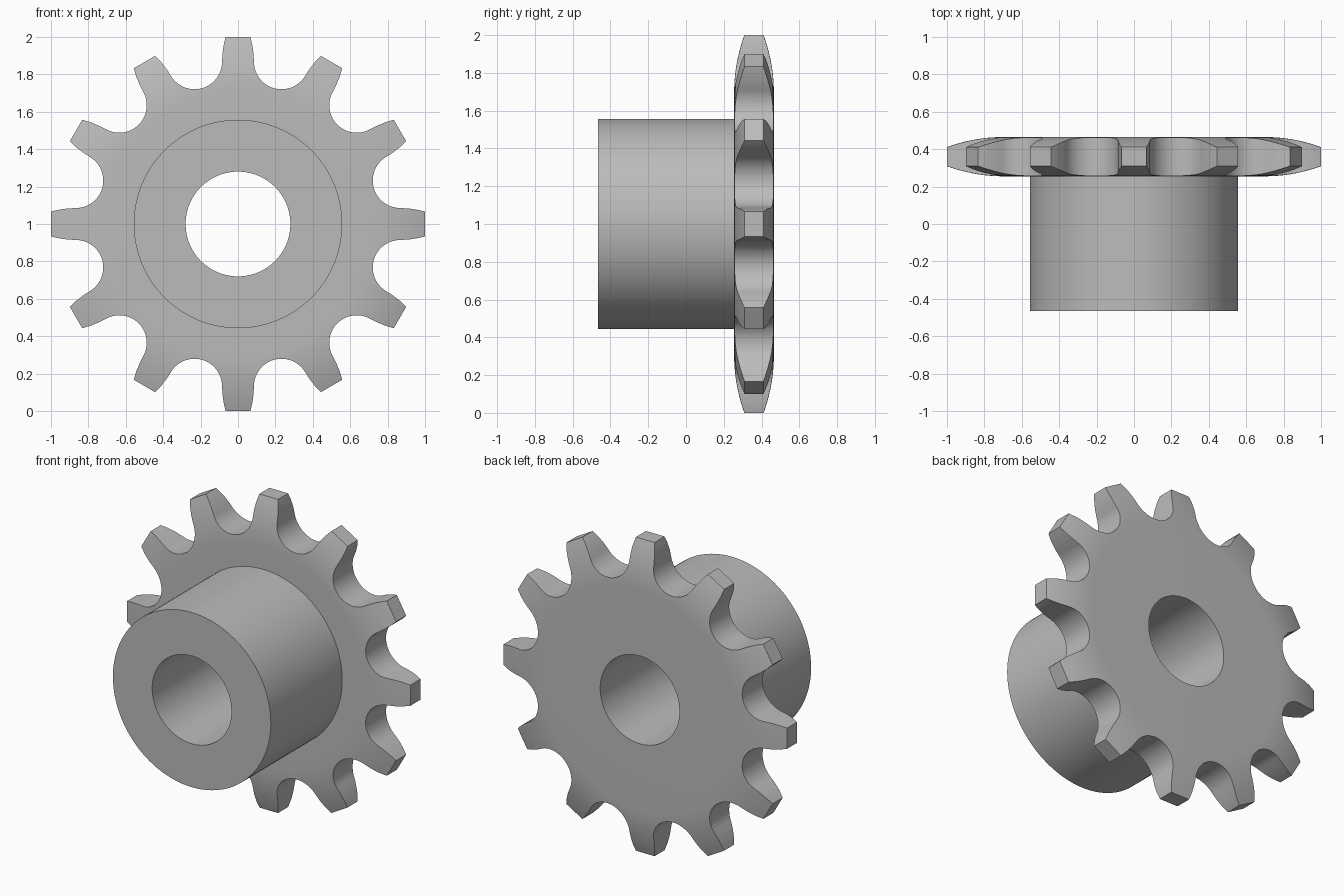
import bpy, bmesh
from math import sin, cos, pi, radians
from mathutils import Matrix, Vector

TEETH = 12
SEGMENTS = 144
FRONT, STEP, BACK = -0.465, 0.255, 0.465
BORE_R, HUB_R, ROUND_R, OUTER_R = 0.28, 0.557, 0.70, 1.03
SEAT_CENTRE, SEAT_R = 0.898, 0.147
CENTRE = Vector((0, 0, 1))

if "Cube" in bpy.data.objects:
    bpy.data.objects.remove(bpy.data.objects["Cube"], do_unlink=True)

steel = bpy.data.materials.new("grey steel")
steel.use_nodes = True
grey = (0.5, 0.5, 0.5, 1)
steel.diffuse_color = grey
steel.node_tree.nodes["Principled BSDF"].inputs["Base Color"].default_value = grey


def add_object(name, bm):
    bmesh.ops.recalc_face_normals(bm, faces=bm.faces)
    mesh = bpy.data.meshes.new(name)
    bm.to_mesh(mesh)
    bm.free()
    mesh.materials.append(steel)
    obj = bpy.data.objects.new(name, mesh)
    bpy.context.collection.objects.link(obj)
    return obj


def lathe(name, profile):
    """Turn a closed (radius, y) profile about the bore axis."""
    bm = bmesh.new()
    verts = [bm.verts.new((r, y, 1)) for r, y in profile]
    edges = [bm.edges.new((a, b)) for a, b in zip(verts, verts[1:] + verts[:1])]
    bmesh.ops.spin(bm, geom=verts + edges, cent=CENTRE, axis=(0, 1, 0),
                   angle=2 * pi, steps=SEGMENTS, use_merge=True)
    bmesh.ops.remove_doubles(bm, verts=bm.verts, dist=1e-5)
    return add_object(name, bm)


def tooth_half():
    """One side of a tooth as (radial, sideways) points, from root to tip."""
    half = pi / TEETH
    cu, cv = SEAT_CENTRE * cos(half), SEAT_CENTRE * sin(half)
    steps = 14
    start, end = pi + half, 1.5 * pi
    angles = [start + (end - start) * i / steps for i in range(steps + 1)]
    seat = [(cu + SEAT_R * cos(a), cv + SEAT_R * sin(a)) for a in angles]
    return seat + [(0.91, 0.083), (0.955, 0.077), (1.0, 0.066)]


def tooth_prism(name):
    """Toothed outline extruded along the bore axis."""
    half = tooth_half()
    tooth = [(u, -v) for u, v in half] + half[:0:-1]
    bm = bmesh.new()
    ring = []
    for i in range(TEETH):
        turn = Matrix.Rotation(2 * pi * i / TEETH, 2)
        for point in tooth:
            x, z = turn @ Vector(point)
            ring.append(bm.verts.new((x, -0.6, z + 1)))
    face = bm.faces.new(ring)
    top = bmesh.ops.extrude_face_region(bm, geom=[face])["geom"]
    bmesh.ops.translate(bm, vec=(0, 1.2, 0),
                        verts=[g for g in top if isinstance(g, bmesh.types.BMVert)])
    return add_object(name, bm)


# Hub and plate turned in one piece, the plate thinning towards the tooth tips
steps = 12
rounding = []
for i in range(steps + 1):
    t = i / steps
    rounding.append((ROUND_R + (OUTER_R - ROUND_R) * t, 0.065 * t * t))
profile = [(BORE_R, FRONT), (HUB_R, FRONT), (HUB_R, STEP)]
profile += [(r, STEP + d) for r, d in rounding]
profile += [(r, BACK - d) for r, d in reversed(rounding)]
profile += [(BORE_R, BACK)]
sprocket = lathe("sprocket_wheel_and_hub", profile)

# Teeth cut by keeping only what lies inside the toothed outline
cutter = tooth_prism("tooth_cutter")
cutter.hide_render = True
cut = sprocket.modifiers.new("teeth", 'BOOLEAN')
cut.operation = 'INTERSECT'
cut.solver = 'EXACT'
cut.object = cutter
bpy.ops.object.select_all(action='DESELECT')
sprocket.select_set(True)
bpy.context.view_layer.objects.active = sprocket
bpy.ops.object.modifier_apply(modifier=cut.name)
bpy.data.objects.remove(cutter, do_unlink=True)

# Smooth curves with crisp machined edges
bpy.ops.object.shade_smooth_by_angle(angle=radians(25))
